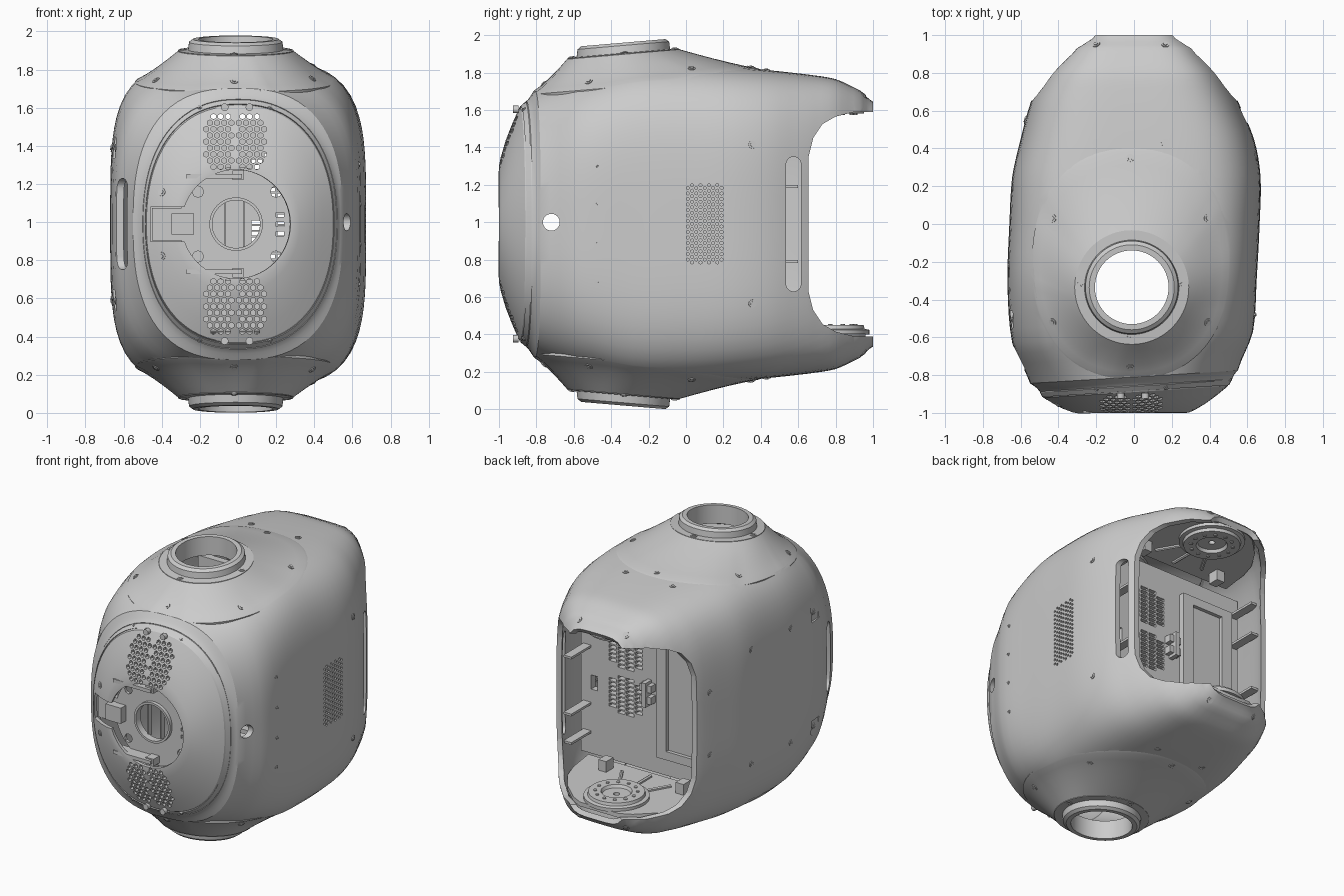
import bpy, bmesh, math
from mathutils import Vector, Matrix
from mathutils.bvhtree import BVHTree

if "Cube" in bpy.data.objects:
    bpy.data.objects.remove(bpy.data.objects["Cube"])

C = 0.99          # mid height: shell is mirrored above and below it
N = 96            # points round a section
ANG = [2 * math.pi * i / N for i in range(N)]


def make(name, bm):
    me = bpy.data.meshes.new(name)
    bm.to_mesh(me)
    bm.free()
    o = bpy.data.objects.new(name, me)
    bpy.context.collection.objects.link(o)
    return o


def bake(o):
    dg = bpy.context.evaluated_depsgraph_get()
    me = bpy.data.meshes.new_from_object(o.evaluated_get(dg))
    o.modifiers.clear()
    o.data = me


def loft(name, rings, cyclic=False, thick=0.0):
    bm = bmesh.new()
    vs = [[bm.verts.new(p) for p in r] for r in rings]
    n = len(rings[0])
    for k in range(len(vs) if cyclic else len(vs) - 1):
        a, b = vs[k], vs[(k + 1) % len(vs)]
        for i in range(n):
            bm.faces.new((a[i], a[(i + 1) % n], b[(i + 1) % n], b[i]))
    bmesh.ops.recalc_face_normals(bm, faces=bm.faces)
    if not cyclic:
        ref = Vector((0, 0, C))
        if sum(f.calc_area() * f.normal.dot(f.calc_center_median() - ref) for f in bm.faces) < 0:
            bmesh.ops.reverse_faces(bm, faces=bm.faces)
    o = make(name, bm)
    if thick:
        m = o.modifiers.new("wall", 'SOLIDIFY')
        m.thickness, m.offset = thick, -1
        bake(o)
    return o


def lathe(name, profile, cx, cy, zmap):
    return loft(name, [[(cx + r * math.cos(a), cy + r * math.sin(a), zmap(z, cy + r * math.sin(a)))
                        for a in ANG] for r, z in profile], cyclic=True)


def box(bm, x0, x1, y0, y1, z0, z1):
    m = Matrix.Translation(((x0 + x1) / 2, (y0 + y1) / 2, (z0 + z1) / 2))
    bmesh.ops.create_cube(bm, size=1, matrix=m @ Matrix.Diagonal((x1 - x0, y1 - y0, z1 - z0, 1)))


def cyl(bm, p, axis, r, h, seg=16):
    m = Matrix.Translation(p) @ Vector(axis).to_track_quat('Z', 'Y').to_matrix().to_4x4()
    bmesh.ops.create_cone(bm, cap_ends=True, segments=seg, radius1=r, radius2=r, depth=h, matrix=m)


def prism(bm, pts, d):
    a = [bm.verts.new(p) for p in pts]
    b = [bm.verts.new(Vector(p) + Vector(d)) for p in pts]
    fs = [bm.faces.new(a), bm.faces.new(b[::-1])]
    for i in range(len(a)):
        j = (i + 1) % len(a)
        fs.append(bm.faces.new((a[i], b[i], b[j], a[j])))
    bmesh.ops.recalc_face_normals(bm, faces=fs)


def cut(o, bm):
    c = make("cutter", bm)
    c.hide_render = True
    m = o.modifiers.new("cut", 'BOOLEAN')
    m.operation, m.solver, m.object = 'DIFFERENCE', 'EXACT', c
    bake(o)
    bpy.data.objects.remove(c)


def stadium(x, y, z, w, h):
    r, s = w / 2, h / 2 - w / 2
    return [(x, y + r * math.cos(a), z + r * math.sin(a) + (s if a < math.pi else -s))
            for a in [math.pi * (i + 0.5) / 10 for i in range(20)]]


def oval(a, left, right, h, n):
    c, s = math.cos(a), math.sin(a)
    r = (abs(c / (right if c > 0 else left)) ** n + abs(s / h) ** n) ** (-1 / n)
    return r * c, r * s


def tree(objs):
    bm = bmesh.new()
    for o in objs:
        bm.from_mesh(o.data)
    return BVHTree.FromBMesh(bm)


# Main shell: sections along y (y, left, right, half height, squareness)
SEC = [(-.855, .50, .52, .655, 2.3), (-.81, .55, .55, .712, 2.6), (-.60, .645, .63, .78, 3.3),
       (-.3, .67, .65, .845, 4), (0, .66, .665, .855, 4), (.25, .645, .67, .84, 4),
       (.45, .60, .635, .822, 4), (.65, .545, .55, .80, 4), (.8, .46, .46, .775, 4.3),
       (.93, .34, .34, .715, 4.8), (1.0, .25, .25, .655, 5)]
rings = []
for k in range(len(SEC) - 1):
    p0, p1, p2, p3 = SEC[max(k - 1, 0)], SEC[k], SEC[k + 1], SEC[min(k + 2, len(SEC) - 1)]
    for t in ([0, .25, .5, .75] if k < len(SEC) - 2 else [0, .25, .5, .75, 1]):
        y, l, r, h, n = [b + .5 * t * (c - a + t * (2 * a - 5 * b + 4 * c - d + t * (3 * (b - c) + d - a)))
                         for a, b, c, d in zip(p0, p1, p2, p3)]
        y = p1[0] + (p2[0] - p1[0]) * t
        pts = [oval(a, l, r, h, n) for a in ANG]
        rings.append([(x, y + .065 * x * max(0, min(1, -y / .855)), C + z) for x, z in pts])
shell = loft("main_shell", rings, thick=.035)
skin = tree([shell])

# Openings in the shell: rear bay, cap holes, slots, pads, side vent
half = [(1.2, .60), (.9, .60), (.8, .575), (.73, .535), (.68, .46), (.655, .36)]
bm = bmesh.new()
prism(bm, [(-1, y, C + z) for y, z in half] + [(-1, y, C - z) for y, z in half[::-1]], (2, 0, 0))
cut(shell, bm)


def egg(a, s=1.0):
    x, y = oval(a, .525 * s, .525 * s, .61 * s, 2.25)
    return x - .015, y - .21


bm = bmesh.new()
prism(bm, [(*egg(a, .98), -1) for a in ANG], (0, 0, 4))
cut(shell, bm)
bm = bmesh.new()
prism(bm, stadium(.4, .575, C, .08, .72), (.5, 0, 0))
prism(bm, stadium(-.9, -.71, C, .12, .48), (.5, 0, 0))
cyl(bm, (.6, -.72, C + .01), (1, 0, 0), .045, .3, 24)
for z in (-.4, .4):
    box(bm, -.8, -.64, -.55, -.46, C + z - .055, C + z + .055)
for i in range(9):
    for j in range(14 + i % 2):
        cyl(bm, (.67, .01 + i * .0225, C - .205 + j * .0295 + (0 if i % 2 else .015)), (1, 0, 0), .0085, .2, 6)
cut(shell, bm)

# Top and bottom caps with neck rings
NX, NY, TILT = -.012, -.335, .085
shells = [shell]
for s, nm in ((1, "top"), (-1, "bottom")):
    edge = []
    for a in ANG:
        x, y = egg(a)
        hit = skin.ray_cast(Vector((x, y, C + 2)), Vector((0, 0, -1)))[0]
        nominal = .765 + TILT * (y - NY)
        edge.append(max(nominal - .03, min(nominal + .03, hit.z - C)) if hit else nominal)
    rings = [[(*egg(a, .985), C + s * (e - .04)) for a, e in zip(ANG, edge)]]
    for t in (0, .04, .2, .4, .6, .8, 1):
        ring = []
        for a, e in zip(ANG, edge):
            x, y = egg(a)
            cx, cy = NX + .3 * math.cos(a), NY + .3 * math.sin(a)
            f = t ** 1.2
            top = .905 + TILT * (cy - NY)
            z = e * (1 - f) + top * f + (.004 if t else 0)
            ring.append((x + (cx - x) * t, y + (cy - y) * t, C + s * z))
        rings.append(ring)
    shells.append(loft(nm + "_cap", rings, thick=.02))
    shells.append(lathe(nm + "_neck_ring", [(.302, .87), (.302, .911), (.25, .914), (.245, .955), (.225, .97),
                  (.195, .97), (.195, .84), (.215, .84), (.215, .87)], NX, NY,
                  lambda z, y, s=s: C + s * (z + TILT * (y - NY))))

# Front cover: oval rim rising to a round hole, perforated above and below
rings = []
for t, y in ((0, -.82), (0, -.86), (.06, -.885), (.07, -.878), (.09, -.89), (.3, -.925), (.55, -.962), (.8, -.99), (.93, -1), (1, -1)):
    ring = []
    for a in ANG:
        x, z = oval(a, .498, .518, .652, 2.3)
        u = (1 - t)
        ring.append((x * u + (.285 * math.cos(a) - .01) * t, y + .065 * x * u, C + z * u + .285 * math.sin(a) * t))
    rings.append(ring)
front = loft("front_cover", rings, thick=.025)
bm = bmesh.new()
for s in (-1, 1):
    for j in range(9):
        for i in range(-4, 5):
            x, z = -.015 + i * .038 + (.019 if j % 2 else 0), .30 + j * .033
            if abs(x + .015) > .012 and abs(x + .015) < .165 - .012 * max(0, abs(j - 4) - 2):
                cyl(bm, (x, -.95, C + s * z), (0, 1, 0), .015, .3, 6)
box(bm, -.46, -.2, -1.2, -.8, C - .09, C + .09)
cut(front, bm)
shells.append(front)

# Mount plate behind the front hole, with centre ring, bracket and bars
bm = bmesh.new()
cyl(bm, (-.01, -.905, C), (0, 1, 0), .30, .02, 64)
plate = make("front_mount_plate", bm)
bm = bmesh.new()
cyl(bm, (-.01, -.9, C), (0, 1, 0), .13, .2, 48)
for x in (-.21, .2):
    for z in (-.17, .17):
        cyl(bm, (x, -.9, C + z), (0, 1, 0), .03, .2, 8)
for z in (-.05, 0, .05):
    box(bm, .2, .24, -1, -.8, C + z - .012, C + z + .012)
cut(plate, bm)
ring = lathe("front_centre_ring", [(.14, -.02), (.14, .03), (.125, .03), (.125, -.02)], 0, 0, lambda z, y: z)
ring.data.transform(Matrix.Translation((-.01, -.91, C)) @ Matrix.Rotation(math.pi / 2, 4, 'X'))
bm = bmesh.new()
box(bm, -.45, -.27, -.91, -.87, C - .085, C + .085)
box(bm, -.35, -.23, -.97, -.90, C - .055, C + .055)
for x in (-.07, .03):
    box(bm, x - .004, x + .004, -.9, -.86, C - .125, C + .125)
for s in (-1, 1):
    box(bm, -.27, .02, -1.0, -.9, C + s * .25 - .012, C + s * .25 + .012)
    box(bm, -.03, .03, -.98, -.9, C + s * .255 - .025, C + s * .255 + .025)
    for x in (-.07, .06):
        cyl(bm, (x, -.91, C + s * .613), (0, 1, 0), .02, .03)
make("front_bracket_and_bars", bm)

# Inner wall of the rear bay with vents, recess and latch
bm = bmesh.new()
box(bm, -.54, .55, .33, .38, C - .55, C + .55)
wall = make("bay_back_wall", bm)
bm = bmesh.new()
for zc in (-.08, .24):
    for i in range(4):
        for j in range(9):
            x, z = -.102 + i * .068, -.12 + j * .03
            if x * x + z * z < .021:
                box(bm, .2 + x - .028, .2 + x + .028, .2, .5, C + zc + z - .01, C + zc + z + .01)
box(bm, .42, .47, .2, .5, C - .1, C)
cut(wall, bm)
bm = bmesh.new()
box(bm, -.46, -.06, .375, .42, C - .42, C + .42)
recess = make("bay_raised_panel", bm)
bm = bmesh.new()
box(bm, -.38, -.14, .395, .6, C - .36, C + .36)
cut(recess, bm)
bm = bmesh.new()
for z in (-.06, .02):
    box(bm, -.03, .06, .38, .43, C + z, C + z + .05)
box(bm, .0, .03, .38, .45, C - .08, C + .09)
for s in (-1, 1):
    for z in (-.4, -.2, 0.42, .2):
        box(bm, s * .5 - .03, s * .5 + .03, .38, .60, C + z - .008, C + z + .008)
make("bay_latch_and_ribs", bm)

# Docking plates in the floor and ceiling of the bay
for s, nm in ((1, "ceiling"), (-1, "floor")):
    zm = lambda h, y=0, s=s: C + s * (h + (.05 if s > 0 else 0))
    bm = bmesh.new()
    rim = [(.52, .34), (.49, .55), (.45, .67), (.36, .8), (.23, .92), (.15, .96)]
    k = .92 if s > 0 else 1
    prism(bm, [(x * k, y, zm(.585)) for x, y in rim] + [(-x * k, y, zm(.585)) for x, y in rim[::-1]], (0, 0, s * .03))
    for a in range(-60, 241, 30):
        t = math.radians(a)
        if -.7 < math.sin(t) < .75:
            continue
        d = Vector((math.cos(t), -abs(math.sin(t)), 0))
        cyl(bm, Vector((0, .77, zm(.58))) + d * .28, d, .012, .2, 6)
    for x in (-.3, .3):
        box(bm, x - .03, x + .03, .42, .5, zm(.55) - .04, zm(.55) + .04)
    for i in range(12):
        t = i * math.pi / 6
        cyl(bm, (.135 * math.cos(t), .77 + .135 * math.sin(t), zm(.54)), (0, 0, 1), .012, .012, 10)
    make(nm + "_dock_plate", bm)
    lathe(nm + "_dock_disc", [(.21, .59), (.21, .565), (.185, .56), (.18, .54), (.10, .54), (.09, .56),
                              (.02, .56), (.02, .59)], 0, .77, zm)

# Screws dropped onto the outer surface
skin = tree(shells)
bm = bmesh.new()


def screw(p, d, r=.021):
    hit, nrm = skin.ray_cast(Vector(p), Vector(d))[:2]
    if hit:
        nrm = nrm if nrm.dot(Vector(d)) < 0 else -nrm
        cyl(bm, hit, nrm, r, .008)
        cyl(bm, hit, nrm, r * .55, .016, 8)


TOP = [(-.02, .35), (-.43, .03), (.39, .03), (-.43, -.52), (.39, -.52), (-.02, -.76), (-.02, -.06),
       (-.29, -.33), (.26, -.33), (-.02, -.61), (-.2, .43), (.165, .43), (-.2, .95), (.165, .95)]
for s in (1, -1):
    for x, y in TOP:
        screw((x, y, C + 2 * s), (0, 0, -s))
    screw((2, .355, C + .425 * s), (-1, 0, 0))
    for z in (.105, .315):
        screw((2, -.48, C + z * s), (-1, 0, 0), .012)
    for y in (-.505, -.22, .19):
        screw((-2, y, C + .4 * s), (1, 0, 0))
    screw((-2, .55, C + .22 * s), (1, 0, 0))
    screw((-.4, -2, C + .168 * s), (0, 1, 0))
    for x in (-.2, .17):
        screw((x, -2, C + .612 * s), (0, 1, 0), .013)
make("screws", bm)

# Smooth shading with sharp edges kept
for o in bpy.data.objects:
    o.select_set(o.type == 'MESH')
    bpy.context.view_layer.objects.active = o
bpy.ops.object.shade_smooth_by_angle(angle=math.radians(28))
